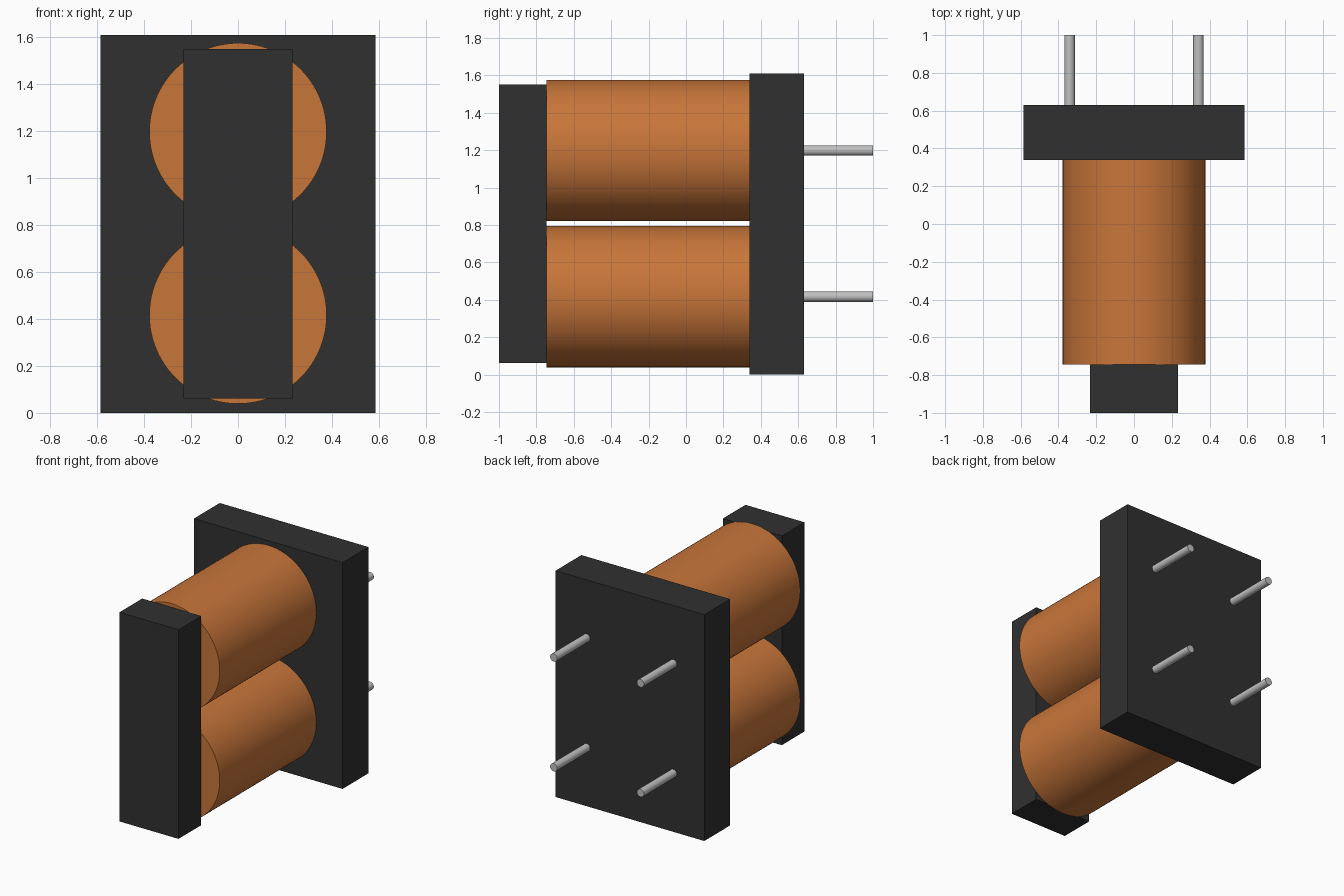
import bpy
import math

default = bpy.data.objects.get("Cube")
if default:
    bpy.data.objects.remove(default, do_unlink=True)


def material(name, colour):
    m = bpy.data.materials.new(name)
    m.use_nodes = True
    m.diffuse_color = (*colour, 1)
    shader = next(n for n in m.node_tree.nodes if n.type == 'BSDF_PRINCIPLED')
    shader.inputs["Base Color"].default_value = (*colour, 1)
    return m


black = material("black_ferrite", (0.03, 0.03, 0.03))
copper = material("copper_wire", (0.58, 0.18, 0.042))
metal = material("pin_metal", (0.53, 0.53, 0.53))


def box(name, width, y0, y1, z0, z1, mat):
    bpy.ops.mesh.primitive_cube_add(size=1, location=(0, (y0 + y1) / 2, (z0 + z1) / 2))
    ob = bpy.context.object
    ob.name = name
    ob.scale = (width, y1 - y0, z1 - z0)
    bpy.ops.object.transform_apply(location=False, rotation=False, scale=True)
    ob.data.materials.append(mat)


def rod(name, x, z, radius, y0, y1, sides, mat):
    # Cylinder running front to back
    bpy.ops.mesh.primitive_cylinder_add(
        vertices=sides, radius=radius, depth=y1 - y0,
        location=(x, (y0 + y1) / 2, z), rotation=(math.pi / 2, 0, 0))
    ob = bpy.context.object
    ob.name = name
    ob.data.materials.append(mat)
    bpy.ops.object.shade_smooth_by_angle(angle=math.radians(35))


# Mounting plate at the back and core bar at the front
box("base_plate", 1.17, 0.34, 0.63, 0, 1.61, black)
box("core_bar", 0.464, -1, -0.745, 0.062, 1.55, black)

# Two stacked coils, each with a pair of pins behind the plate
for level, z in (("lower", 0.417), ("upper", 1.198)):
    rod(level + "_coil", 0, z, 0.378, -0.745, 0.34, 96, copper)
    for side, x in (("left", 0.341), ("right", -0.341)):
        rod(f"{level}_{side}_pin", x, z, 0.028, 0.62, 1, 24, metal)
